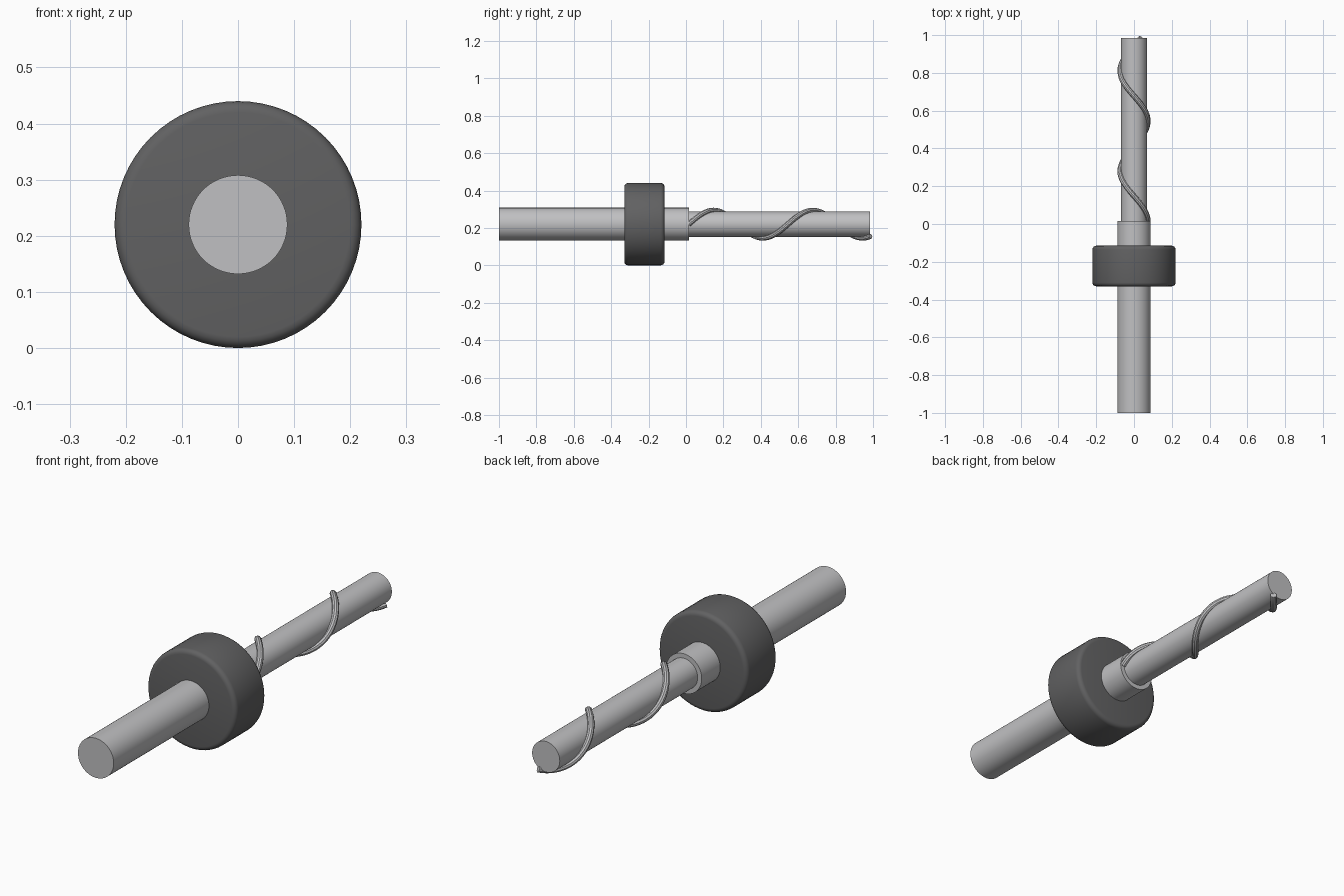
import bpy, math

cube = bpy.data.objects.get("Cube")
if cube:
    bpy.data.objects.remove(cube, do_unlink=True)

AXIS_Z = 0.22


def material(name, value):
    mat = bpy.data.materials.new(name)
    mat.use_nodes = True
    color = (value, value, value * 1.02, 1)
    mat.diffuse_color = color
    mat.node_tree.nodes["Principled BSDF"].inputs["Base Color"].default_value = color
    return mat


steel = material("light steel", 0.53)
rubber = material("dark grey", 0.12)


def finish(obj, name, mat):
    obj.name = name
    obj.data.name = name
    obj.data.materials.append(mat)
    bpy.ops.object.select_all(action="DESELECT")
    obj.select_set(True)
    bpy.context.view_layer.objects.active = obj
    bpy.ops.object.shade_smooth_by_angle(angle=math.radians(35))


def rod(name, radius, y0, y1, mat, bevel=0):
    """Cylinder lying along y between two stations, with optional rounded rims."""
    bpy.ops.mesh.primitive_cylinder_add(
        vertices=64, radius=radius, depth=y1 - y0,
        location=(0, (y0 + y1) / 2, AXIS_Z), rotation=(math.pi / 2, 0, 0))
    obj = bpy.context.object
    if bevel:
        mod = obj.modifiers.new("rounded rim", "BEVEL")
        mod.width = bevel
        mod.segments = 4
        bpy.ops.object.modifier_apply(modifier=mod.name)
    finish(obj, name, mat)


# Shank, stop collar and slimmer cutting rod
rod("shank", 0.088, -1, 0.015, steel)
rod("collar", 0.22, -0.33, -0.115, rubber, bevel=0.02)
rod("drill_rod", 0.068, 0, 0.985, steel)

# Spiral ridge wound around the cutting rod
START, END, PITCH, RADIUS, STEPS = 0.015, 0.987, 0.53, 0.074, 120
curve = bpy.data.curves.new("spiral_ridge", "CURVE")
curve.dimensions = "3D"
curve.bevel_depth = 0.014
curve.bevel_resolution = 3
curve.use_fill_caps = True
path = curve.splines.new("POLY")
path.points.add(STEPS)
for i, point in enumerate(path.points):
    y = START + (END - START) * i / STEPS
    turn = math.tau * (y - START) / PITCH
    point.co = (RADIUS * math.cos(turn), y, AXIS_Z + RADIUS * math.sin(turn), 1)
spiral = bpy.data.objects.new("spiral_ridge", curve)
bpy.context.collection.objects.link(spiral)
bpy.ops.object.select_all(action="DESELECT")
spiral.select_set(True)
bpy.context.view_layer.objects.active = spiral
bpy.ops.object.convert(target="MESH")
finish(bpy.context.object, "spiral_ridge", steel)
